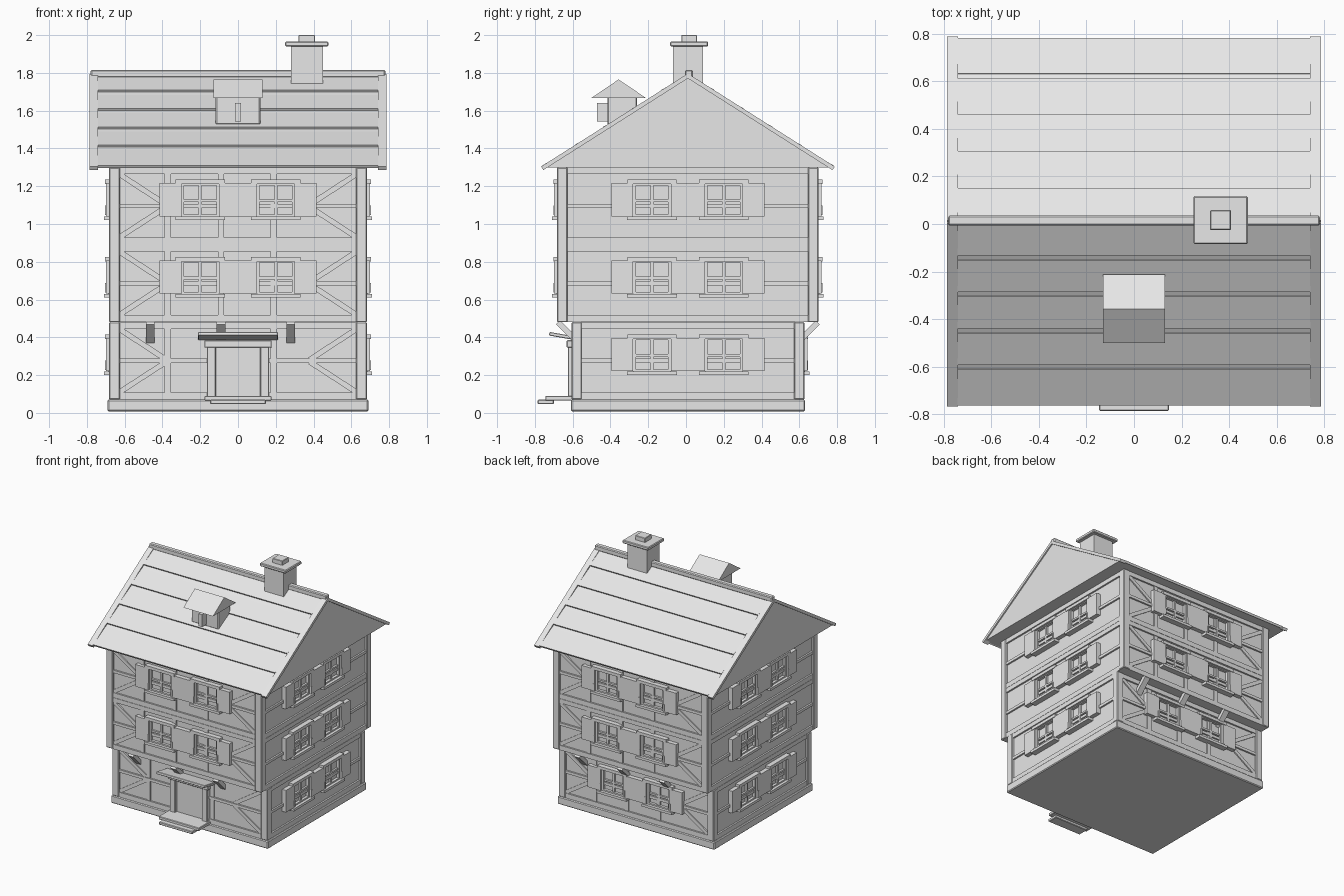
import bpy, bmesh, math
from mathutils import Matrix, Vector

if "Cube" in bpy.data.objects:
    bpy.data.objects.remove(bpy.data.objects["Cube"])

YC = 0.01                                  # depth centre of the house body
grey = bpy.data.materials.new("plain grey")
grey.diffuse_color = (0.8, 0.8, 0.8, 1)
grey.use_nodes = True
grey.node_tree.nodes["Principled BSDF"].inputs["Base Color"].default_value = grey.diffuse_color
I = Matrix.Identity(4)


def finish(name, bm, bevel=0):
    bmesh.ops.recalc_face_normals(bm, faces=bm.faces[:])
    me = bpy.data.meshes.new(name)
    bm.to_mesh(me)
    bm.free()
    me.materials.append(grey)
    ob = bpy.data.objects.new(name, me)
    bpy.context.collection.objects.link(ob)
    if bevel:
        m = ob.modifiers.new("bevel", 'BEVEL')
        m.width, m.segments = bevel, 1
    return ob


def boxes(name, items, frame=I, bevel=0):
    """items: (x0, x1, y0, y1, z0, z1[, local rotation about own centre])"""
    bm = bmesh.new()
    for x0, x1, y0, y1, z0, z1, *rot in items:
        c = Vector(((x0 + x1) / 2, (y0 + y1) / 2, (z0 + z1) / 2))
        m = frame @ Matrix.Translation(c) @ (rot[0] if rot else I)
        m = m @ Matrix.Diagonal((abs(x1 - x0), abs(y1 - y0), abs(z1 - z0), 1))
        bmesh.ops.create_cube(bm, size=1, matrix=m)
    return finish(name, bm, bevel)


def prism(name, profile, x0, x1):
    """(y, z) profile extruded along x"""
    bm = bmesh.new()
    f = bm.faces.new([bm.verts.new((x0, y, z)) for y, z in profile])
    r = bmesh.ops.extrude_face_region(bm, geom=[f])
    bmesh.ops.translate(bm, vec=(x1 - x0, 0, 0),
                        verts=[v for v in r['geom'] if isinstance(v, bmesh.types.BMVert)])
    return finish(name, bm)


# Stone base and wall cores
HX, HY1, HY2 = 0.683, 0.617, 0.692         # half width, half depths of lower and upper floors
FLOORS = [(0.07, HY1), (0.48, HY2), (0.89, HY2)]
W = 0.018                                  # wall recess behind the corner posts
boxes("base", [(-0.69, 0.69, YC - 0.62, YC + 0.62, 0.008, 0.07)], bevel=0.006)
boxes("lower_walls", [(-HX + W, HX - W, YC - HY1 + W, YC + HY1 - W, 0.06, 0.485)])
boxes("upper_walls", [(-HX + W, HX - W, YC - HY2 + W, YC + HY2 - W, 0.48, 1.30)])
for name, hy, z0, z1 in (("lower", HY1, 0.07, 0.48), ("upper", HY2, 0.48, 1.30)):
    boxes(name + "_corner_posts",
          [(sx * HX, sx * (HX - 0.058), YC + sy * hy, YC + sy * (hy - 0.055), z0, z1)
           for sx in (-1, 1) for sy in (-1, 1)], bevel=0.005)


def window(u, d, z):
    """shutters, frame, glazing bars, lintel and sill on a wall face at depth -d"""
    b = -d + 0.02
    parts = [(u - 0.10, u + 0.10, b, -d - 0.001, z, z + 0.18)]                  # glass
    for s in (-1, 1):
        parts.append((u + s * 0.085, u + s * 0.10, b, -d - 0.022, z, z + 0.18))   # jambs
        parts.append((u + s * 0.10, u + s * 0.215, b, -d - 0.034, z + 0.003, z + 0.178))
        parts.append((u + s * 0.10, u + s * 0.112, b, -d - 0.038, z + 0.01, z + 0.06))
    for dz in (0, 0.167):
        parts.append((u - 0.10, u + 0.10, b, -d - 0.022, z + dz, z + dz + 0.013))
    parts.append((u - 0.008, u + 0.008, b, -d - 0.016, z, z + 0.18))            # bars
    parts.append((u - 0.09, u + 0.09, b, -d - 0.016, z + 0.079, z + 0.093))
    parts.append((u - 0.13, u + 0.13, b, -d - 0.038, z + 0.173, z + 0.197))     # lintel
    parts.append((u - 0.132, u + 0.132, b, -d - 0.045, z - 0.018, z + 0.002))   # sill
    return parts


# Timber framing and windows, one pass per wall
for k, side in enumerate(("front", "right", "back", "left")):
    frame = Matrix.Translation((0, YC, 0)) @ Matrix.Rotation(k * math.pi / 2, 4, 'Z')
    gable = k % 2 == 1
    timber, panes = [], []
    for i, (z0, hy) in enumerate(FLOORS):
        out = HX if gable else hy
        half = (hy if gable else HX) - 0.03
        d, rail, thin = out - W, -out + 0.005, -out + 0.01
        b = -d + 0.02
        timber += [(-half, half, b, rail, z0, z0 + 0.038),
                   (-half, half, b, rail, z0 + 0.374, z0 + 0.408),
                   (-half, half, b, rail, z0 + 0.195, z0 + 0.217)]
        if not gable:
            timber += [(u - 0.017, u + 0.017, b, thin, z0, z0 + 0.40)
                       for u in (-0.372, -0.09, 0.19)]
            # corner braces
            for s in (-1, 1):
                for za, zb in ((0.375, 0.212), (0.038, 0.2)):
                    du, dz = s * -0.25, zb - za
                    L, a = math.hypot(du, dz), math.atan2(dz, du)
                    u, z = s * 0.505, z0 + (za + zb) / 2
                    timber.append((u - L / 2, u + L / 2, b, thin - 0.001, z - 0.014, z + 0.014,
                                   Matrix.Rotation(-a, 4, 'Y')))
        if not (side == "front" and i == 0):
            for s in (-1, 1):
                panes += window(s * (0.19 if gable else 0.20), d, z0 + 0.148)
    boxes(side + "_timbers", timber, frame)
    boxes(side + "_windows", panes, frame)
    if not gable:
        # diagonal brackets under the overhanging floor
        rot = Matrix.Rotation(math.radians(-45), 4, 'X')
        boxes(side + "_brackets",
              [(u - 0.023, u + 0.023, -0.653, -0.623, 0.36, 0.50, rot @ Matrix.Rotation(math.pi / 2, 4, 'X'))
               for u in (-0.465, -0.09, 0.28)], frame)

# Door, surround, canopy and steps
boxes("door", [(-0.12, 0.12, -0.602, -0.58, 0.08, 0.35)])
boxes("door_frame", [(s * 0.165, s * 0.117, -0.625, -0.58, 0.08, 0.35) for s in (-1, 1)]
      + [(-0.178, 0.178, -0.632, -0.58, 0.345, 0.385)], bevel=0.004)
boxes("door_canopy", [(-0.212, 0.212, -0.725, -0.59, 0.398, 0.417,
                       Matrix.Rotation(math.radians(-10), 4, 'X'))], bevel=0.003)
boxes("door_steps", [(-0.178, 0.178, -0.745, -0.59, 0.065, 0.09),
                     (-0.147, 0.147, -0.785, -0.70, 0.047, 0.07)], bevel=0.004)

# Roof: solid gable block, tilted plank rows, barge boards, ridge cap
EY, EZ, AZ = 0.765, 1.30, 1.785
prism("gable_block", [(YC - EY, EZ), (YC + EY, EZ), (YC, AZ)], -0.775, 0.775)
slope = (AZ - EZ) / EY
n = Vector((EZ - AZ, -EY)).normalized() * -1            # outward normal of the back slope, (y, z) swapped
ny, nz = (AZ - EZ) / math.hypot(EY, AZ - EZ), EY / math.hypot(EY, AZ - EZ)
ROWS = [(0.765, 0.62), (0.595, 0.468), (0.443, 0.313), (0.29, 0.162), (0.135, 0.0)]
for s, side in ((-1, "front"), (1, "back")):
    def pt(t, lift):
        return (YC + s * (t + ny * lift), AZ - slope * t + nz * lift)
    for r, (lo, hi) in enumerate(ROWS):
        prism(f"{side}_roof_row_{r + 1}",
              [pt(lo, -0.005), pt(lo, 0.012), pt(hi, 0.002), pt(hi, -0.005)], -0.742, 0.742)
    for e in (-1, 1):
        prism(f"{side}_barge_board", [pt(0.772, -0.012), pt(0.772, 0.01), pt(0, 0.01), pt(0, -0.012)],
              e * 0.74, e * 0.785)
boxes("ridge_cap", [(-0.78, 0.78, -0.006, 0.036, 1.775, 1.815)], bevel=0.006)

# Chimney
boxes("chimney_stack", [(0.28, 0.45, -0.068, 0.09, 1.66, 1.945)])
boxes("chimney_cap", [(0.25, 0.478, -0.084, 0.117, 1.94, 1.966)], bevel=0.005)
boxes("chimney_pot", [(0.32, 0.407, -0.025, 0.058, 1.96, 2.0)], bevel=0.003)

# Roof dormer
boxes("dormer_body", [(-0.118, 0.118, -0.415, -0.26, 1.525, 1.675)], bevel=0.006)
boxes("dormer_window", [(-0.015, 0.015, -0.472, -0.41, 1.542, 1.64)])
prism("dormer_roof", [(-0.50, 1.668), (-0.213, 1.668), (-0.357, 1.765)], -0.13, 0.13)
